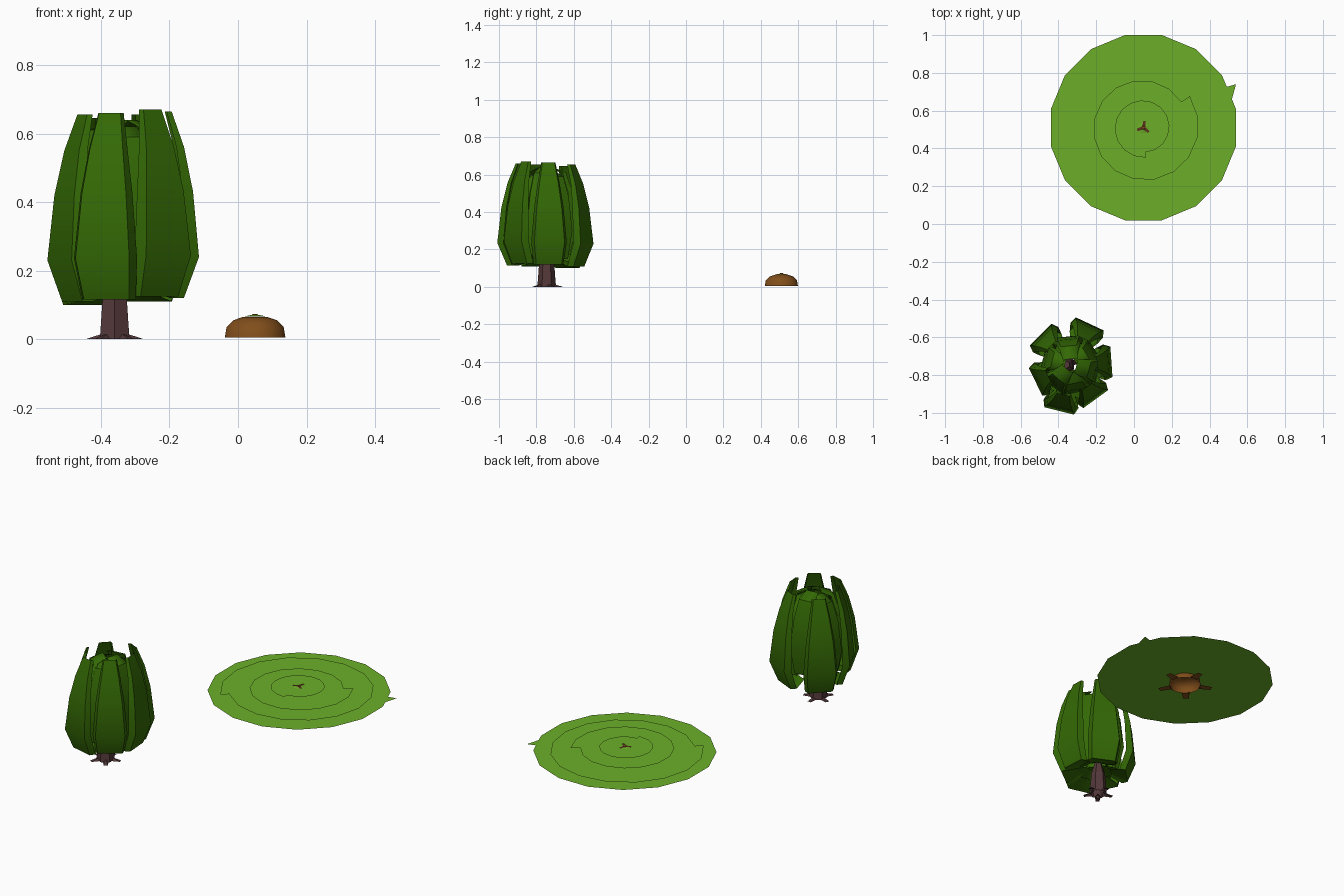
import bpy, bmesh, math
from mathutils import Vector, Matrix

cube = bpy.data.objects.get("Cube")
if cube:
    bpy.data.objects.remove(cube)


def material(name, rgb):
    m = bpy.data.materials.new(name)
    m.use_nodes = True
    m.diffuse_color = (*rgb, 1)
    bsdf = m.node_tree.nodes["Principled BSDF"]
    bsdf.inputs["Base Color"].default_value = (*rgb, 1)
    bsdf.inputs["Roughness"].default_value = 0.9
    return m


LEAF = material("leaf green", (0.034, 0.142, 0.0015))
PAD = material("pad green", (0.15, 0.43, 0.022))
BARK = material("dark bark", (0.09, 0.04, 0.042))
WOOD = material("brown wood", (0.22, 0.077, 0.011))
STEM = material("dark stem", (0.1, 0.032, 0.012))


def finish(bm, name, loc, mat, smooth=False):
    me = bpy.data.meshes.new(name)
    bm.to_mesh(me)
    bm.free()
    if smooth:
        me.shade_smooth()
        me.set_sharp_from_angle(angle=math.radians(40))
    ob = bpy.data.objects.new(name, me)
    ob.location = loc
    me.materials.append(mat)
    bpy.context.collection.objects.link(ob)


def polar(r, a, z):
    return Vector((r * math.cos(a), r * math.sin(a), z))


def lathe(name, profile, sides, loc, mat, smooth=False):
    bm = bmesh.new()
    rings = [[bm.verts.new(polar(r, math.tau * (i + 0.5) / sides, z)) for i in range(sides)]
             for r, z in profile]
    for low, high in zip(rings, rings[1:]):
        for i in range(sides):
            j = (i + 1) % sides
            bm.faces.new((low[i], low[j], high[j], high[i]))
    bm.faces.new(rings[-1])
    finish(bm, name, loc, mat, smooth)


def spokes(name, count, start, inner, outer, width, height, base, loc, mat):
    """Tapered strips radiating from a centre, raised at the inner end."""
    bm = bmesh.new()
    for k in range(count):
        rot = Matrix.Rotation(start + math.tau * k / count, 4, "Z")
        pts = [(inner, -width, base), (outer, -width * 0.7, base),
               (outer, width * 0.7, base), (inner, width, base)]
        a, b, c, d = [bm.verts.new(rot @ Vector(p)) for p in pts]
        if height:
            top = bm.verts.new(rot @ Vector((inner, 0, base + height)))
            for f in ((a, b, top), (b, c, top), (c, d, top)):
                bm.faces.new(f)
        else:
            bm.faces.new((a, b, c, d))
    finish(bm, name, loc, mat)


# Tree trunk and roots
TREE = Vector((-0.36, -0.745, 0))
lathe("tree_trunk", [(0.05, 0), (0.046, 0.05), (0.04, 0.13), (0.02, 0.2)], 6, TREE, BARK)
spokes("tree_roots", 5, 0.3, 0.03, 0.085, 0.016, 0.018, 0, TREE, BARK)


# Leaves: (radius, height, half width), folded back along both side edges
def leaf(name, angle, rows, lift, reach):
    bm = bmesh.new()
    rot = Matrix.Rotation(math.radians(angle), 4, "Z")
    grid = []
    for r, z, w in rows:
        r *= reach
        section = [(r - w * 0.4, -w), (r, -w * 0.85), (r, w * 0.85), (r - w * 0.4, w)]
        grid.append([bm.verts.new(rot @ Vector((x, y, z + lift))) for x, y in section])
    for low, high in zip(grid, grid[1:]):
        for i in range(3):
            bm.faces.new((low[i], low[i + 1], high[i + 1], high[i]))
    finish(bm, name, CROWN, LEAF, True)


OUTER = [(0.09, 0.14, 0.04), (0.18, 0.11, 0.08), (0.225, 0.23, 0.095),
         (0.208, 0.42, 0.078), (0.182, 0.55, 0.058), (0.145, 0.655, 0.038)]
INNER = [(0.04, 0.17, 0.03), (0.12, 0.15, 0.07), (0.15, 0.3, 0.08),
         (0.135, 0.48, 0.065), (0.1, 0.59, 0.05), (0.03, 0.62, 0.035)]
CROWN = Vector((-0.335, -0.745, 0))
for n, (angle, lift, reach) in enumerate([
        (4, 0.01, 0.96), (65, 0, 1.06), (135, -0.01, 1.0),
        (206, 0, 0.92), (256, 0.005, 1.12), (306, 0.015, 1.0)]):
    leaf("outer_leaf_%d" % (n + 1), angle, OUTER, lift, reach)
for n, angle in enumerate((32, 96, 165, 230, 282, 345)):
    leaf("inner_leaf_%d" % (n + 1), angle, INNER, 0.02 * (n % 2), 1)

# Low open mound with flat roots beneath the pad
MOUND = Vector((0.05, 0.51, 0))
lathe("mound", [(0.09, 0.005), (0.085, 0.035), (0.065, 0.055), (0.035, 0.065)],
      16, MOUND, WOOD, True)
spokes("mound_roots", 5, math.radians(12), 0.085, 0.155, 0.023, 0, 0.008, MOUND, WOOD)


# Stacked pad layers around the mound; the upper ones spiral outward to a step
def pad(name, radius, z, spiral, turn, hole):
    bm = bmesh.new()
    sides = 16
    inner, outer = [], []
    for i in range(sides + 1):
        a = turn + math.tau * (i + 0.5) / sides
        r = radius * (1 + spiral * (i / sides - 0.5))
        inner.append(bm.verts.new(polar(hole, a, z)))
        outer.append(bm.verts.new(polar(r, a, z)))
    for i in range(sides):
        bm.faces.new((inner[i], outer[i], outer[i + 1], inner[i + 1]))
    finish(bm, name, MOUND, PAD)


for n, layer in enumerate([(0.5, 0.04, 0, 0, 0.08), (0.41, 0.047, 0.12, 3.7, 0.075),
                           (0.27, 0.057, 0.2, 0.4, 0.065), (0.145, 0.067, 0.2, 4.6, 0.01)]):
    pad("pad_layer_%d" % (n + 1), *layer)

# Pointed tip on the pad rim
bm = bmesh.new()
bm.faces.new([bm.verts.new(p) for p in ((0.46, 0.12, 0.04), (0.49, 0.23, 0.04), (0.42, 0.21, 0.04))])
finish(bm, "pad_tip", MOUND, PAD)

# Raised pad centre with a small ragged stem
lathe("pad_crown", [(0.035, 0.066), (0.015, 0.07)], 8, MOUND, PAD)
spokes("stem_shreds", 3, 1.4, 0.0, 0.036, 0.009, 0, 0.071, MOUND, STEM)
lathe("pad_stem", [(0.013, 0.068), (0.008, 0.073)], 6, MOUND, WOOD)
